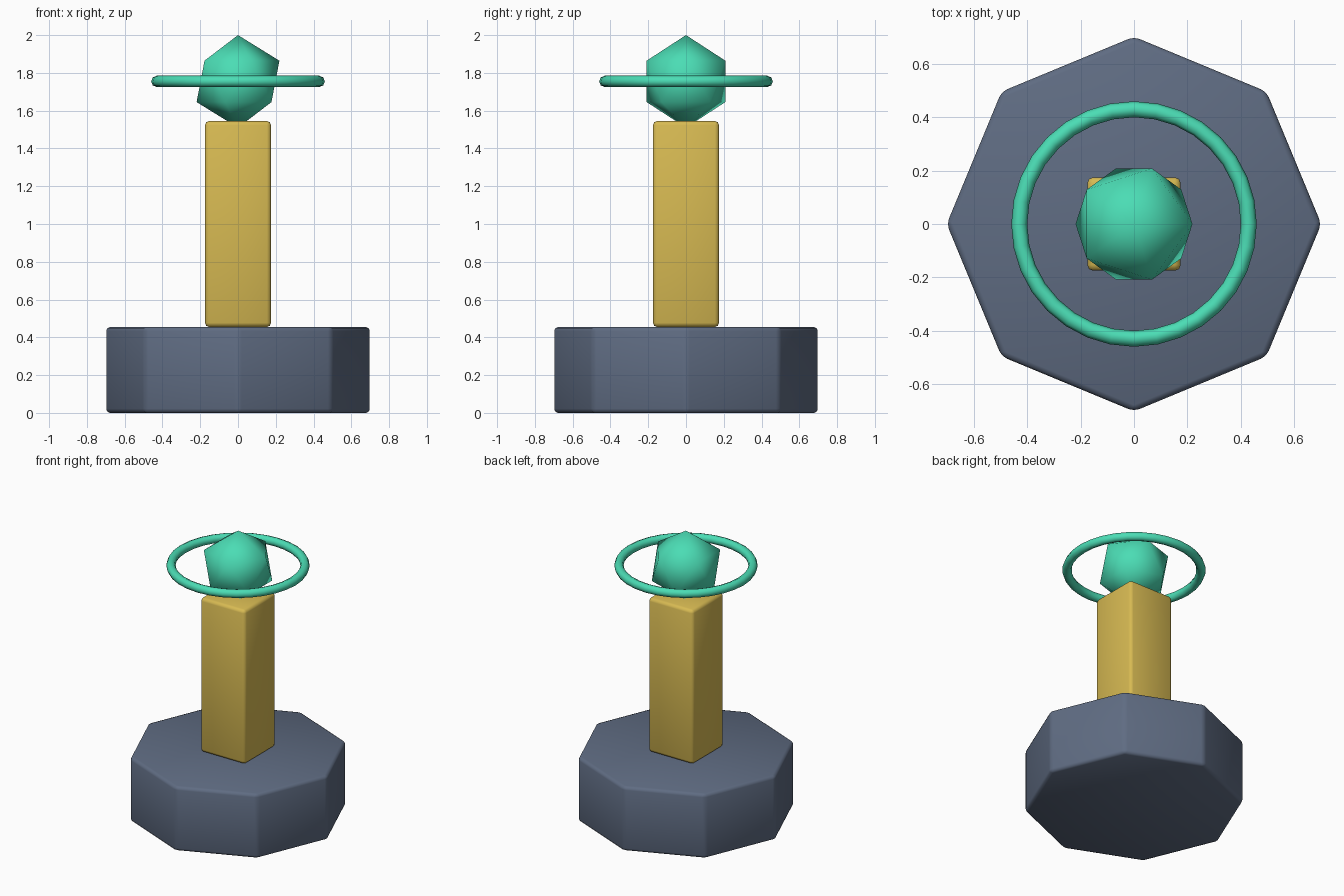
import bpy
import math

default_cube = bpy.data.objects.get("Cube")
if default_cube:
    bpy.data.objects.remove(default_cube, do_unlink=True)


def make_material(name, rgb):
    mat = bpy.data.materials.new(name)
    mat.use_nodes = True
    color = (*rgb, 1)
    mat.diffuse_color = color
    mat.node_tree.nodes["Principled BSDF"].inputs["Base Color"].default_value = color
    return mat


def finish(name, mat, bevel=0):
    """Name the active object, colour it, shade it smooth and soften its edges."""
    obj = bpy.context.object
    obj.name = obj.data.name = name
    obj.data.materials.clear()
    obj.data.materials.append(mat)
    bpy.ops.object.shade_smooth()
    if bevel:
        mod = obj.modifiers.new("soft_edges", "BEVEL")
        mod.width = bevel
        mod.segments = 2
        mod.limit_method = "ANGLE"
        mod.angle_limit = math.radians(30)
    return obj


slate = make_material("slate_blue", (0.115, 0.15, 0.225))
gold = make_material("gold", (0.68, 0.49, 0.085))
mint = make_material("mint_green", (0.07, 0.72, 0.46))

base_top, column_top, gem_z = 0.455, 1.545, 1.755

# Octagonal base with corners on the axes
bpy.ops.mesh.primitive_cylinder_add(vertices=8, radius=0.702, depth=base_top,
                                    location=(0, 0, base_top / 2))
finish("base", slate, 0.022)

# Square column
height = column_top - base_top
bpy.ops.mesh.primitive_cube_add(size=1, location=(0, 0, base_top + height / 2))
bpy.context.object.scale = (0.35, 0.35, height)
bpy.ops.object.transform_apply(location=False, rotation=False, scale=True)
finish("column", gold, 0.022)

# Twenty-sided gem, its lower tip set into the column
bpy.ops.mesh.primitive_ico_sphere_add(subdivisions=1, radius=0.245,
                                      location=(0, 0, gem_z))
finish("gem", mint)

# Ring floating around the gem
bpy.ops.mesh.primitive_torus_add(major_radius=0.43, minor_radius=0.03,
                                 major_segments=32, minor_segments=8,
                                 location=(0, 0, gem_z))
finish("ring", mint)
